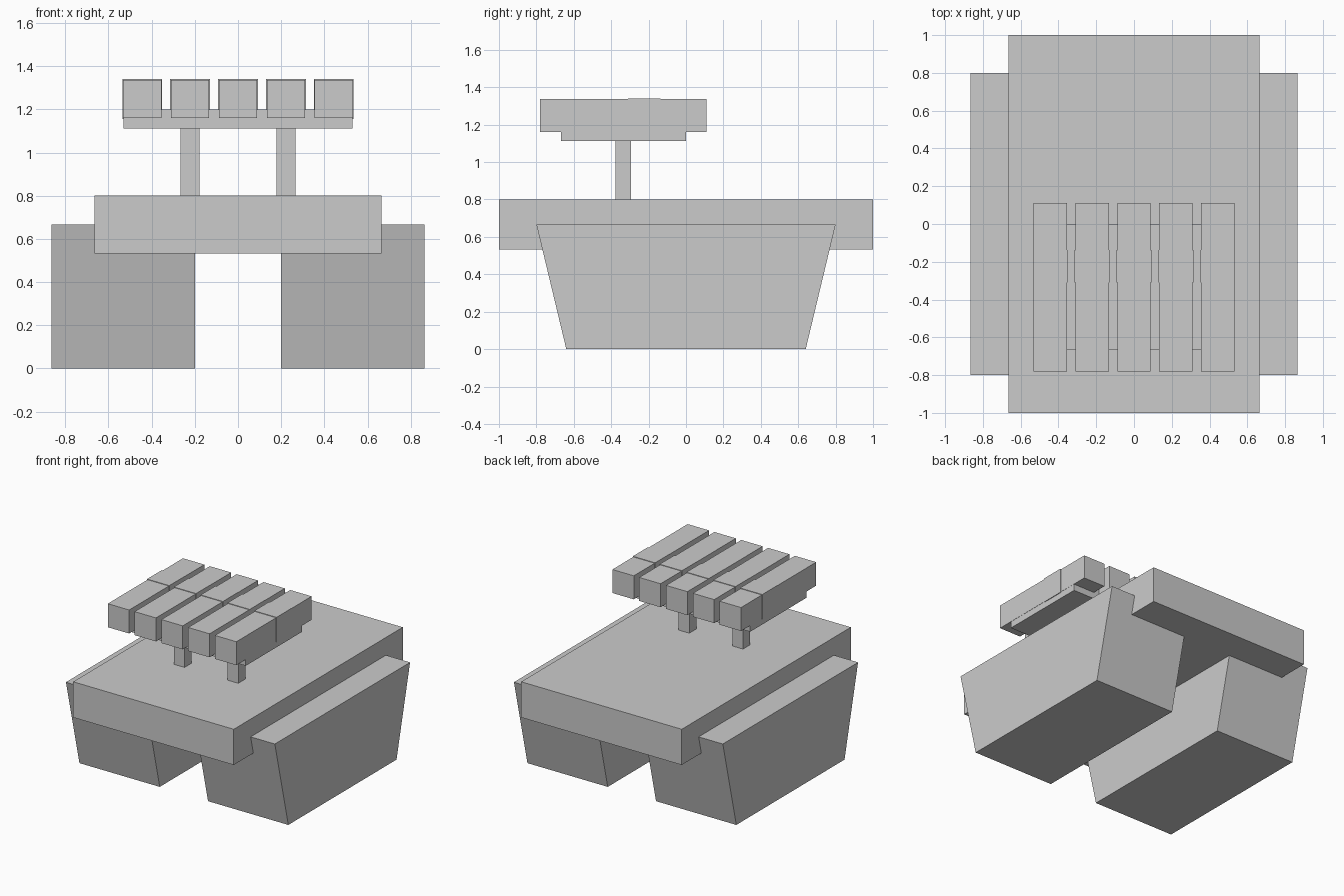
import bpy, bmesh

if "Cube" in bpy.data.objects:
    bpy.data.objects.remove(bpy.data.objects["Cube"])


def prism(name, x0, x1, profile):
    """Extrude a (y, z) outline from x0 to x1."""
    bm = bmesh.new()
    face = bm.faces.new([bm.verts.new((x0, y, z)) for y, z in profile])
    ext = bmesh.ops.extrude_face_region(bm, geom=[face])
    moved = [g for g in ext["geom"] if isinstance(g, bmesh.types.BMVert)]
    bmesh.ops.translate(bm, verts=moved, vec=(x1 - x0, 0, 0))
    bmesh.ops.recalc_face_normals(bm, faces=bm.faces)
    mesh = bpy.data.meshes.new(name)
    bm.to_mesh(mesh)
    bm.free()
    obj = bpy.data.objects.new(name, mesh)
    bpy.context.collection.objects.link(obj)
    return obj


def box(name, x0, x1, y0, y1, z0, z1):
    return prism(name, x0, x1, [(y0, z0), (y1, z0), (y1, z1), (y0, z1)])


# Hull slab
box("hull", -0.665, 0.665, -1, 1, 0.533, 0.8)

# Tapered tracks and launcher posts, one of each per side
for side, s in (("left", -1), ("right", 1)):
    prism(side + "_track", s * 0.2, s * 0.865,
          [(-0.64, 0), (0.64, 0), (0.8, 0.667), (-0.8, 0.667)])
    box(side + "_post", s * 0.178, s * 0.267, -0.378, -0.293, 0.8, 1.115)

# Launcher tray
box("launcher_tray", -0.531, 0.531, -0.667, 0, 1.112, 1.2)

# Five launch tubes, each with a slightly wider band round the middle
for i in range(5):
    x = (i - 2) * 0.222
    box(f"launch_tube_{i + 1}", x - 0.0885, x + 0.0885, -0.78, 0.11, 1.16, 1.336)
    box(f"tube_band_{i + 1}", x - 0.092, x + 0.092, -0.31, -0.137, 1.156, 1.34)
